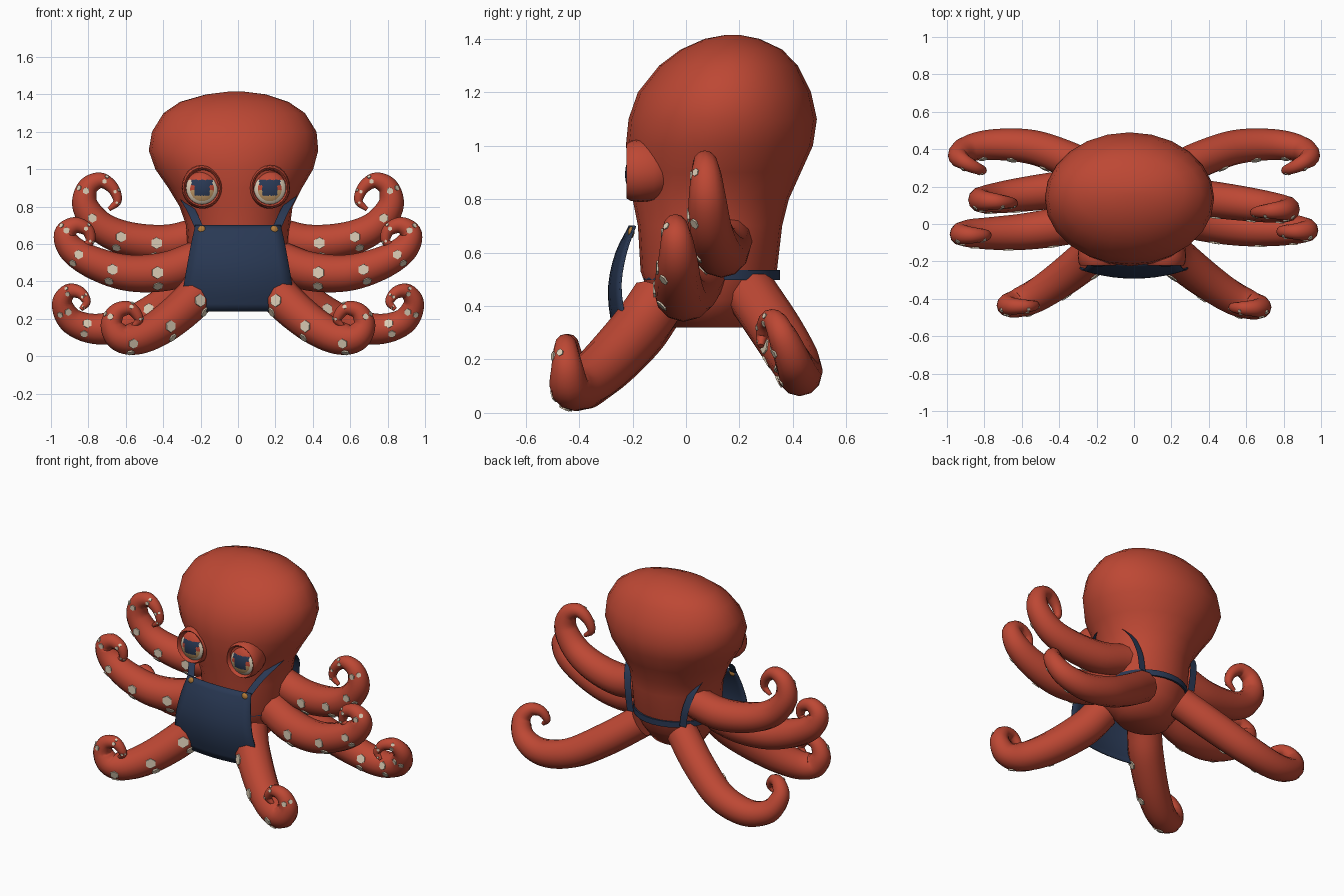
import bpy, bmesh, math
from mathutils import Vector, Matrix

old = bpy.data.objects.get("Cube")
if old:
    bpy.data.objects.remove(old, do_unlink=True)


def material(name, r, g, b):
    m = bpy.data.materials.new(name)
    m.use_nodes = True
    m.diffuse_color = (r, g, b, 1)
    shader = next(n for n in m.node_tree.nodes if n.type == "BSDF_PRINCIPLED")
    shader.inputs["Base Color"].default_value = (r, g, b, 1)
    shader.inputs["Roughness"].default_value = 0.7
    return m


RED = material("red_skin", 0.51, 0.064, 0.034)
NAVY = material("navy_cloth", 0.022, 0.04, 0.088)
CREAM = material("cream", 0.74, 0.63, 0.48)
TAN = material("tan_iris", 0.52, 0.31, 0.13)
GOLD = material("gold_button", 0.45, 0.2, 0.04)


def finish(bm, name, mats, angle=45):
    bmesh.ops.recalc_face_normals(bm, faces=bm.faces)
    mesh = bpy.data.meshes.new(name)
    bm.to_mesh(mesh)
    bm.free()
    ob = bpy.data.objects.new(name, mesh)
    bpy.context.scene.collection.objects.link(ob)
    for m in mats:
        mesh.materials.append(m)
    bpy.ops.object.select_all(action="DESELECT")
    ob.select_set(True)
    bpy.context.view_layer.objects.active = ob
    bpy.ops.object.shade_smooth_by_angle(angle=math.radians(angle))
    return ob


def loft(bm, rings, closed=True, caps=True):
    """Bridge successive rows of points with quads."""
    rows = [[bm.verts.new(p) for p in ring] for ring in rings]
    n = len(rows[0])
    for a, b in zip(rows, rows[1:]):
        for i in range(n if closed else n - 1):
            j = (i + 1) % n
            bm.faces.new((a[i], a[j], b[j], b[i]))
    if caps:
        bm.faces.new(rows[0])
        bm.faces.new(rows[-1])


def ellipse(cx, cy, z, rx, ry, n=24):
    return [(cx + rx * math.cos(math.tau * i / n),
             cy + ry * math.sin(math.tau * i / n), z) for i in range(n)]


def smooth_path(points, steps=6):
    """Catmull-Rom through points of any dimension."""
    pts = [Vector(p) for p in points]
    pts = [2 * pts[0] - pts[1]] + pts + [2 * pts[-1] - pts[-2]]
    out = []
    for a, b, c, d in zip(pts, pts[1:], pts[2:], pts[3:]):
        for k in range(steps):
            t = k / steps
            out.append(0.5 * (2 * b + (c - a) * t + (2 * a - 5 * b + 4 * c - d) * t * t
                              + (3 * b - a - 3 * c + d) * t ** 3))
    return out + [pts[-2]]


# Head and body: z, back y, front y, half width, centre x
profile = [
    (0.32, 0.22, -0.05, 0.165, 0), (0.42, 0.29, -0.13, 0.235, 0),
    (0.53, 0.34, -0.17, 0.265, 0), (0.7, 0.36, -0.18, 0.278, 0),
    (0.8, 0.385, -0.2, 0.302, -0.01), (0.9, 0.43, -0.21, 0.358, -0.015),
    (1.0, 0.475, -0.225, 0.422, -0.02), (1.1, 0.49, -0.215, 0.453, -0.024),
    (1.2, 0.468, -0.18, 0.44, -0.02), (1.3, 0.418, -0.1, 0.378, -0.02),
    (1.36, 0.36, -0.02, 0.29, -0.02), (1.4, 0.275, 0.07, 0.16, -0.01),
    (1.415, 0.2, 0.15, 0.04, -0.01),
]
bm = bmesh.new()
loft(bm, [ellipse(cx, (b + f) / 2, z, w, (b - f) / 2) for z, b, f, w, cx in profile])
finish(bm, "head_and_body", [RED], 85)


# Tentacles with two rows of suckers
RADII = (0.112, 0.112, 0.105, 0.094, 0.08, 0.063, 0.048, 0.037, 0.026, 0.013)
FRONT = Vector((0, -1, 0))
front_path = [(0.16, -0.12, 0.42), (0.24, -0.2, 0.305), (0.39, -0.32, 0.175),
              (0.53, -0.41, 0.1), (0.63, -0.45, 0.1), (0.675, -0.46, 0.17),
              (0.645, -0.465, 0.24), (0.575, -0.465, 0.255), (0.53, -0.46, 0.2),
              (0.56, -0.455, 0.16)]
lower_path = [(0.2, 0.04, 0.52), (0.38, 0, 0.455), (0.58, -0.03, 0.445),
              (0.76, -0.04, 0.495), (0.885, -0.04, 0.57), (0.925, -0.045, 0.655),
              (0.87, -0.05, 0.7), (0.805, -0.05, 0.675), (0.79, -0.05, 0.615),
              (0.835, -0.05, 0.59)]
upper_path = [(0.2, 0.15, 0.645), (0.38, 0.135, 0.605), (0.58, 0.11, 0.625),
              (0.73, 0.09, 0.69), (0.815, 0.08, 0.8), (0.805, 0.075, 0.9),
              (0.735, 0.07, 0.94), (0.67, 0.065, 0.9), (0.645, 0.06, 0.83),
              (0.69, 0.06, 0.785)]
back_path = [(0.15, 0.25, 0.44), (0.34, 0.34, 0.305), (0.54, 0.41, 0.19),
             (0.74, 0.425, 0.145), (0.885, 0.405, 0.185), (0.94, 0.365, 0.28),
             (0.905, 0.33, 0.345), (0.845, 0.3, 0.34), (0.81, 0.285, 0.29),
             (0.84, 0.28, 0.25)]


def tentacle(name, path, side, shift, scale, start, twist):
    pts = smooth_path([(side * x, y + shift, z, r * scale)
                       for (x, y, z), r in zip(path, RADII)])
    tube, plates = bmesh.new(), bmesh.new()
    rings, travelled, due = [], 0, start
    for i, p in enumerate(pts):
        pos, r = p.xyz, p.w
        ahead, behind = pts[min(i + 1, len(pts) - 1)].xyz, pts[max(i - 1, 0)].xyz
        tangent = (ahead - behind).normalized()
        outer = tangent.cross(FRONT).normalized() * side
        face = (FRONT - tangent * FRONT.dot(tangent)).normalized()
        rings.append([pos + r * (face * math.cos(a) + outer * math.sin(a))
                      for a in (math.tau * k / 12 for k in range(12))])
        travelled += (pos - behind).length
        if travelled > due and r > 0.014:
            due = travelled + 2 * r
            for angle, size in ((twist, 0.33), (twist + 0.8, 0.27)):
                d = face * math.cos(angle) + outer * math.sin(angle)
                place = Matrix.Translation(pos + d * (r * 0.985 - 0.001))
                turn = d.to_track_quat("Z", "Y").to_matrix().to_4x4()
                bmesh.ops.create_cone(plates, cap_ends=True, segments=6,
                                      radius1=r * size, radius2=r * size,
                                      depth=0.009, matrix=place @ turn)
    loft(tube, rings)
    finish(tube, name, [RED], 60)
    finish(plates, name + "_suckers", [CREAM], 30)


for side, label in ((1, "left"), (-1, "right")):
    right = side < 0
    tentacle(label + "_front_tentacle", front_path, side, 0.025 if right else 0.015,
             0.95, 0.17, 0.3)
    tentacle(label + "_lower_tentacle", lower_path, side, -0.01 if right else 0.01,
             0.93, 0.26, 0)
    tentacle(label + "_upper_tentacle", upper_path, side, 0.05 if right else 0,
             0.88, 0.22, 0)
    tentacle(label + "_back_tentacle", back_path, side, 0, 0.88, 0.35, -0.3)


def ball(bm, centre, size, u, v):
    matrix = (Matrix.Translation(centre) @ Matrix.Diagonal((*size, 1))
              @ Matrix.Rotation(math.pi / 2, 4, "X"))
    bmesh.ops.create_uvsphere(bm, u_segments=u, v_segments=v, radius=1, matrix=matrix)


# Eyes: cupped lid around an eyeball coloured by zones
lid_profile = ((-0.05, 0.05), (-0.07, 0.085), (-0.12, 0.103), (-0.17, 0.109),
               (-0.205, 0.105), (-0.222, 0.096), (-0.214, 0.088), (-0.17, 0.082))
for x, label in ((0.17, "left"), (-0.192, "right")):
    bm = bmesh.new()
    loft(bm, [[(px, y, 0.9 + pz * (1.13 if pz > 0 else 1.02))
               for px, pz, _ in ellipse(x, 0, 0, r, r)] for y, r in lid_profile])
    finish(bm, label + "_eyelid", [RED], 60)
    bm = bmesh.new()
    ball(bm, (x, -0.165, 0.893), (0.096, 0.063, 0.096), 64, 56)
    for f in bm.faces:
        c = f.calc_center_median()
        dx, dz = c.x - x, c.z - 0.893
        r = math.hypot(dx, dz)
        if dz > 0.05:
            f.material_index = 0
        elif abs(dx) < (0.056 if dz > 0.022 else 0.04) and dz > -0.034:
            f.material_index = 1
        elif r < 0.062:
            f.material_index = 0 if dz > -0.005 else 3
        else:
            f.material_index = 2
    finish(bm, label + "_eyeball", [RED, NAVY, CREAM, TAN], 60)

# Apron bib: height, half width, edge y, centre y
bib_rows = smooth_path([(0.7, 0.228, -0.19, -0.21), (0.6, 0.25, -0.225, -0.26),
                        (0.48, 0.272, -0.245, -0.287), (0.36, 0.292, -0.23, -0.28),
                        (0.24, 0.3, -0.195, -0.245)], 3)
bm = bmesh.new()
loft(bm, [[(w * u / 5, mid + (edge - mid) * (u / 5) ** 2, z) for u in range(-5, 6)]
          for z, w, edge, mid in bib_rows], closed=False, caps=False)
bib = finish(bm, "apron_bib", [NAVY])
cloth = bib.modifiers.new("thickness", "SOLIDIFY")
cloth.thickness = 0.008
cloth.offset = 0

# Waist belt, sunk into the body at the front and hips
bm = bmesh.new()
belt = ((0.498, 0.245), (0.498, 0.256), (0.535, 0.256), (0.535, 0.245), (0.498, 0.245))
loft(bm, [ellipse(0, 0.096, z, r + 0.005, r, 32) for z, r in belt], caps=False)
bmesh.ops.remove_doubles(bm, verts=bm.verts, dist=0.0001)
finish(bm, "waist_belt", [NAVY])

# Shoulder straps and buttons
strap_path = smooth_path([(0.207, -0.195, 0.685), (0.245, -0.12, 0.77), (0.287, 0, 0.845),
                          (0.275, 0.13, 0.86), (0.245, 0.25, 0.77), (0.21, 0.3, 0.64),
                          (0.19, 0.305, 0.515)], 4)
for side, label in ((1, "left"), (-1, "right")):
    bm = bmesh.new()
    loft(bm, [[(side * (p.x + w), p.y, p.z) for w in (-0.024, 0.024)] for p in strap_path],
         closed=False, caps=False)
    finish(bm, label + "_strap", [NAVY])
    bm = bmesh.new()
    ball(bm, (side * 0.193, -0.205, 0.676), (0.022, 0.012, 0.022), 12, 8)
    finish(bm, label + "_button", [GOLD], 60)
